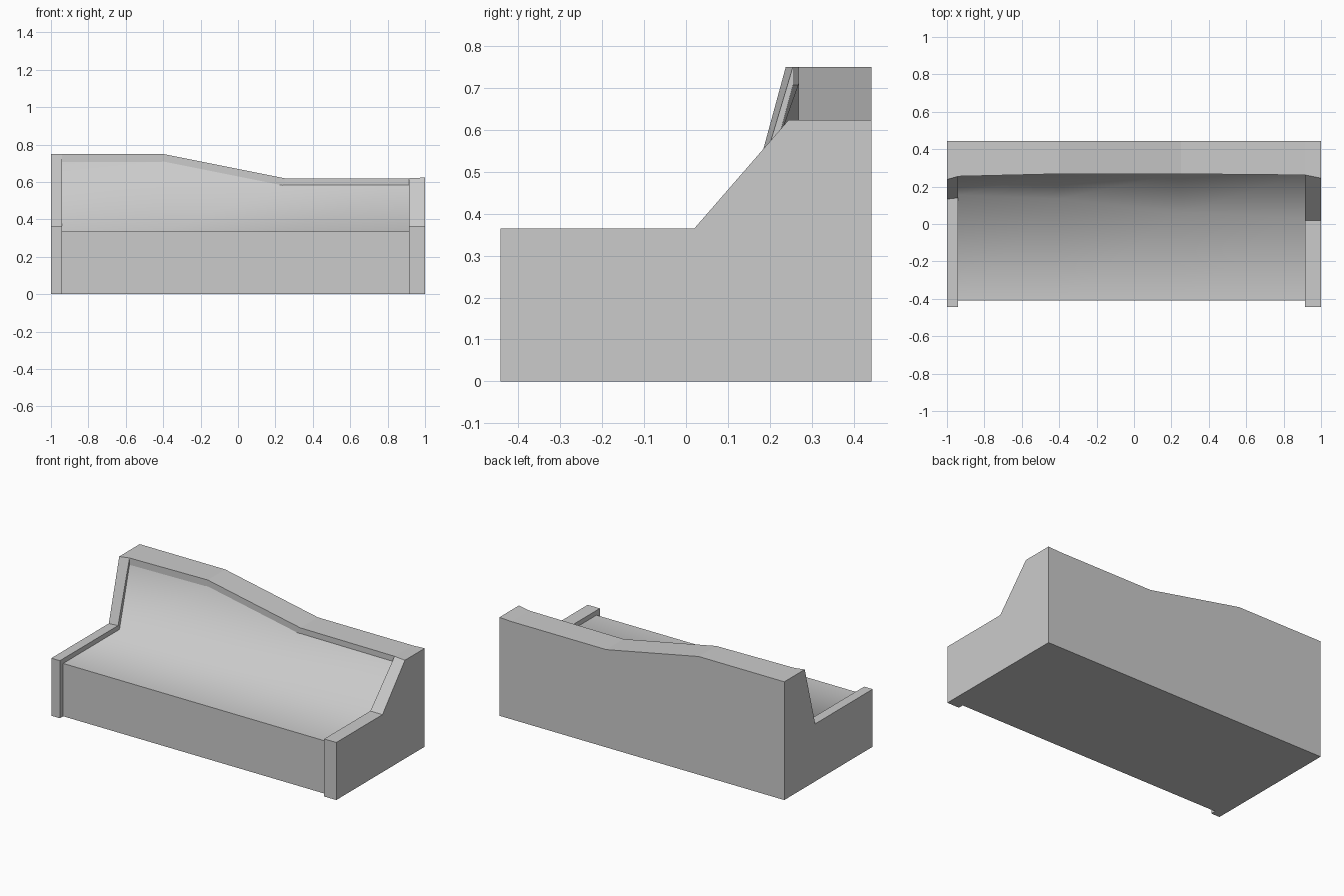
import bpy, bmesh, math

if "Cube" in bpy.data.objects:
    bpy.data.objects.remove(bpy.data.objects["Cube"])


def loft(name, sections):
    """Skin matching (y, z) profiles placed at x stations and cap both ends."""
    bm = bmesh.new()
    rings = [[bm.verts.new((x, y, z)) for y, z in prof] for x, prof in sections]
    n = len(rings[0])
    for a, b in zip(rings, rings[1:]):
        for i in range(n):
            j = (i + 1) % n
            bm.faces.new((a[i], a[j], b[j], b[i]))
    bm.faces.new(rings[0])
    bm.faces.new(rings[-1])
    bmesh.ops.recalc_face_normals(bm, faces=bm.faces)
    mesh = bpy.data.meshes.new(name)
    bm.to_mesh(mesh)
    bm.free()
    obj = bpy.data.objects.new(name, mesh)
    bpy.context.collection.objects.link(obj)
    return obj


FRONT, BACK, ARM = -0.443, 0.443, 0.365


def end_profile(knee, top_y, top_z):
    return [(FRONT, 0), (FRONT, ARM), (knee, ARM), (top_y, top_z), (BACK, top_z), (BACK, 0)]


# End panels: tall steep one on the left, lower sloping one on the right
loft("left_end_panel", [(-1, end_profile(0.133, 0.238, 0.75)),
                        (-0.94, end_profile(0.14, 0.255, 0.75))])
loft("right_end_panel", [(0.915, end_profile(0.02, 0.262, 0.62)),
                         (1, end_profile(0.02, 0.245, 0.624))])

# Stations along the length: x, rim front y, rim top z, seat knee y
stations = [(-0.94, 0.255, 0.75, 0.155), (-0.4, 0.268, 0.75, 0.135),
            (0.25, 0.268, 0.62, 0.06), (0.915, 0.262, 0.62, 0.035)]

# Back wall with the stepped-down rim
loft("back_rim", [(x, [(y, 0), (y, z), (BACK, z), (BACK, 0)])
                  for x, y, z, k in stations])

# Seat and backrest body, set slightly below the rim and end panels
seat = loft("seat", [(x, [(-0.41, 0), (-0.41, 0.335), (k, 0.335), (y + 0.003, z - 0.032), (y + 0.003, 0)])
                     for x, y, z, k in stations])
bpy.context.view_layer.objects.active = seat
seat.select_set(True)
bpy.ops.object.shade_smooth_by_angle(angle=math.radians(80))
